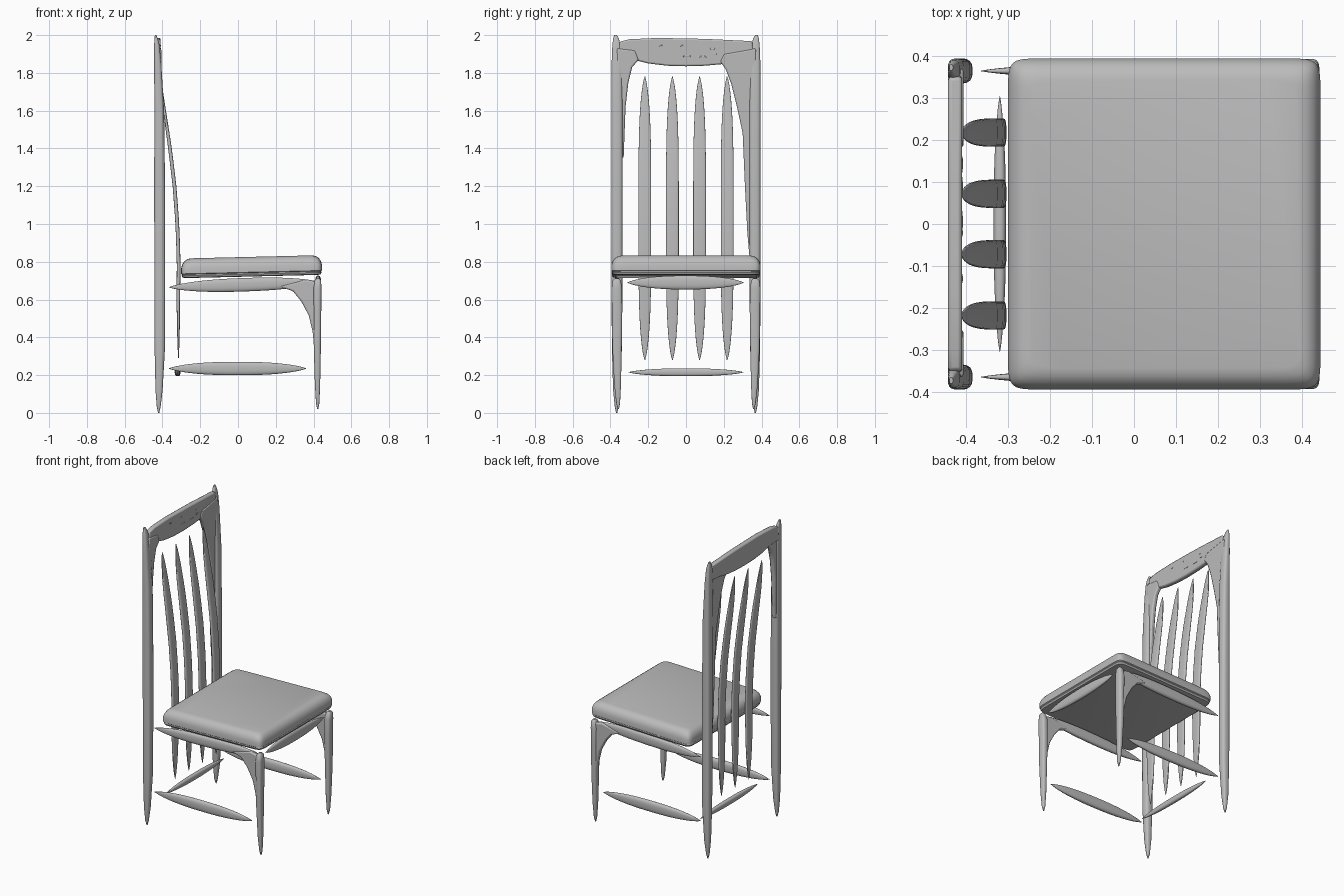
import bpy, bmesh, math
from mathutils import Vector

cube = bpy.data.objects.get("Cube")
if cube:
    bpy.data.objects.remove(cube, do_unlink=True)

grey = bpy.data.materials.new("plain grey")
grey.use_nodes = True
COLOUR = (0.5, 0.5, 0.5, 1)
grey.diffuse_color = COLOUR
grey.node_tree.nodes["Principled BSDF"].inputs["Base Color"].default_value = COLOUR


def finish(name, bm, angle=40):
    bmesh.ops.recalc_face_normals(bm, faces=bm.faces[:])
    mesh = bpy.data.meshes.new(name)
    bm.to_mesh(mesh)
    bm.free()
    mesh.materials.append(grey)
    ob = bpy.data.objects.new(name, mesh)
    bpy.context.collection.objects.link(ob)
    bpy.ops.object.select_all(action='DESELECT')
    ob.select_set(True)
    bpy.context.view_layer.objects.active = ob
    bpy.ops.object.shade_smooth_by_angle(angle=math.radians(angle))
    return ob


def loft(name, stations, u, v, power=3.0, sides=20):
    """Skin squarish rings; each station is (centre, half size on u, half size on v)."""
    bm = bmesh.new()
    u, v = Vector(u), Vector(v)
    rings = []
    for centre, a, b in stations:
        ring = []
        for i in range(sides):
            t = math.tau * (i + 0.5) / sides
            c, s = math.cos(t), math.sin(t)
            p = Vector(centre)
            p += u * a * math.copysign(abs(c) ** (2 / power), c)
            p += v * b * math.copysign(abs(s) ** (2 / power), s)
            ring.append(bm.verts.new(p))
        rings.append(ring)
    for r0, r1 in zip(rings, rings[1:]):
        for i in range(sides):
            j = (i + 1) % sides
            bm.faces.new((r0[i], r0[j], r1[j], r1[i]))
    bm.faces.new(rings[0])
    bm.faces.new(rings[-1])
    return finish(name, bm)


def spindle(name, start, end, u, v, a, b, steps=20):
    """Straight stick that swells in the middle and tapers to both ends."""
    start, end = Vector(start), Vector(end)
    stations = []
    for i in range(steps + 1):
        t = -math.cos(math.pi * i / steps)
        w = max(0.06, (1 - abs(t) ** 2.4) ** 0.75)
        stations.append((start.lerp(end, (t + 1) / 2), a * w, b * w))
    return loft(name, stations, u, v, 2.6)


def plate(name, outline, to3d, depth, bevel=0.008):
    """Extrude a flat outline along depth and soften its rims."""
    bm = bmesh.new()
    face = bm.faces.new([bm.verts.new(to3d(*p)) for p in outline])
    res = bmesh.ops.extrude_face_region(bm, geom=[face])
    moved = [g for g in res["geom"] if isinstance(g, bmesh.types.BMVert)]
    bmesh.ops.translate(bm, verts=moved, vec=depth)
    ob = finish(name, bm)
    mod = ob.modifiers.new("soft rims", 'BEVEL')
    mod.width, mod.segments, mod.limit_method = bevel, 2, 'ANGLE'
    return ob


X, Y, Z = (1, 0, 0), (0, 1, 0), (0, 0, 1)

# Seat cushion: rounded square slab with a thin lip below, tilted a little
seat_levels = [(0.722, 0.022), (0.725, 0.008), (0.735, 0.003), (0.741, 0.005), (0.745, 0.0),
               (0.775, 0.0), (0.795, 0.006), (0.811, 0.017), (0.821, 0.032), (0.826, 0.05)]
seat = loft("seat", [((0.072, 0, z), 0.373 - i, 0.395 - i) for z, i in seat_levels],
            X, Y, 22, 64)
for vert in seat.data.vertices:
    vert.co.z += 0.024 * (vert.co.x - 0.07)

# Tall back posts: (z, x, half depth, inward y, half width)
post = [(0, -0.42, 0.003, 0.367, 0.003), (0.03, -0.42, 0.01, 0.367, 0.01),
        (0.12, -0.418, 0.019, 0.367, 0.019), (0.35, -0.414, 0.028, 0.366, 0.027),
        (0.7, -0.414, 0.029, 0.365, 0.029), (1.2, -0.415, 0.029, 0.365, 0.03),
        (1.6, -0.417, 0.026, 0.365, 0.03), (1.85, -0.425, 0.019, 0.366, 0.028),
        (1.95, -0.43, 0.014, 0.368, 0.022), (1.985, -0.434, 0.008, 0.371, 0.014),
        (2.0, -0.436, 0.004, 0.373, 0.007)]
# Front legs, same layout
leg = [(0.02, 0.422, 0.003, 0.358, 0.003), (0.05, 0.422, 0.009, 0.359, 0.01),
       (0.15, 0.421, 0.014, 0.362, 0.018), (0.35, 0.42, 0.019, 0.365, 0.025),
       (0.55, 0.42, 0.021, 0.365, 0.028), (0.66, 0.42, 0.022, 0.366, 0.028),
       (0.7, 0.423, 0.017, 0.367, 0.022), (0.712, 0.424, 0.008, 0.367, 0.01)]
gusset = [(0.22, 0.67), (0.29, 0.645), (0.335, 0.59), (0.375, 0.515), (0.395, 0.43),
          (0.402, 0.36), (0.425, 0.36), (0.43, 0.69), (0.36, 0.705)]

for side, s in (("right", -1), ("left", 1)):
    loft(side + "_back_post", [((x, s * y, z), a, b) for z, x, a, y, b in post], X, Y)
    loft(side + "_front_leg", [((x, s * y, z), a, b) for z, x, a, y, b in leg], X, Y)
    plate(side + "_leg_gusset", gusset, lambda x, z: (x, s * 0.367 - 0.016, z), (0, 0.032, 0))
    spindle(side + "_seat_rail", (-0.365, s * 0.365, 0.665), (0.43, s * 0.365, 0.692),
            Y, Z, 0.018, 0.036)
    spindle(side + "_lower_stretcher", (-0.365, s * 0.365, 0.235), (0.36, s * 0.365, 0.235),
            Y, Z, 0.018, 0.036)

# Cross pieces at the front and back
spindle("front_seat_rail", (0.424, -0.31, 0.69), (0.424, 0.305, 0.69), X, Z, 0.016, 0.037)
spindle("back_lower_stretcher", (-0.32, -0.305, 0.215), (-0.32, 0.305, 0.215), X, Z, 0.015, 0.021)

# Curved back slats
slat_path = [(0.28, -0.315), (0.6, -0.316), (0.8, -0.314), (1.0, -0.321), (1.2, -0.336),
             (1.4, -0.36), (1.6, -0.389), (1.78, -0.412)]


def slat_x(z):
    for (z0, x0), (z1, x1) in zip(slat_path, slat_path[1:]):
        if z <= z1:
            break
    return x0 + (x1 - x0) * (z - z0) / (z1 - z0)


for n, y in enumerate((-0.218, -0.072, 0.072, 0.218)):
    stations = []
    for i in range(29):
        t = -math.cos(math.pi * i / 28)
        z = 1.03 + 0.75 * t
        w = max(0.08, (1 - abs(t) ** 4) ** 0.7)
        stations.append(((slat_x(z), y, z), 0.01 * w, 0.034 * w))
    loft(f"back_slat_{n + 1}", stations, X, Y, 3.5)

# Crest rail with a bowed lower edge
crest_top = [(-0.35, 1.965), (-0.3, 1.978), (-0.15, 1.985), (0.1, 1.98), (0.35, 1.968)]
crest_low = [(0.36, 1.87), (0.28, 1.865), (0.2, 1.847), (0.1, 1.838), (0, 1.835),
             (-0.1, 1.838), (-0.2, 1.85), (-0.27, 1.868), (-0.36, 1.87)]
plate("crest_rail", crest_top + crest_low, lambda y, z: (-0.443, y, z), (0.033, 0, 0))

# Braces easing the posts into the crest rail, the left one much wider
left_brace = [(0.18, 1.86), (0.21, 1.82), (0.24, 1.74), (0.27, 1.62), (0.3, 1.48),
              (0.312, 1.2), (0.325, 0.95), (0.34, 0.78), (0.37, 0.78), (0.37, 1.93), (0.2, 1.9)]
right_brace = [(-0.25, 1.87), (-0.285, 1.83), (-0.305, 1.75), (-0.32, 1.62),
               (-0.33, 1.35), (-0.365, 1.35), (-0.365, 1.93), (-0.27, 1.92)]
for name, outline in (("left_back_brace", left_brace), ("right_back_brace", right_brace)):
    plate(name, outline, lambda y, z: (-0.436, y, z), (0.03, 0, 0))

# Small raised marks on the crest rail
for n, (y, z, w) in enumerate(((-0.13, 1.943, 0.012), (-0.02, 1.943, 0.01), (0.14, 1.928, 0.018),
                               (0.005, 1.888, 0.028), (0.09, 1.885, 0.024), (0.15, 1.9, 0.012))):
    spindle(f"crest_mark_{n + 1}", (-0.41, y - w, z), (-0.41, y + w, z), X, Z, 0.002, 0.004, 8)
